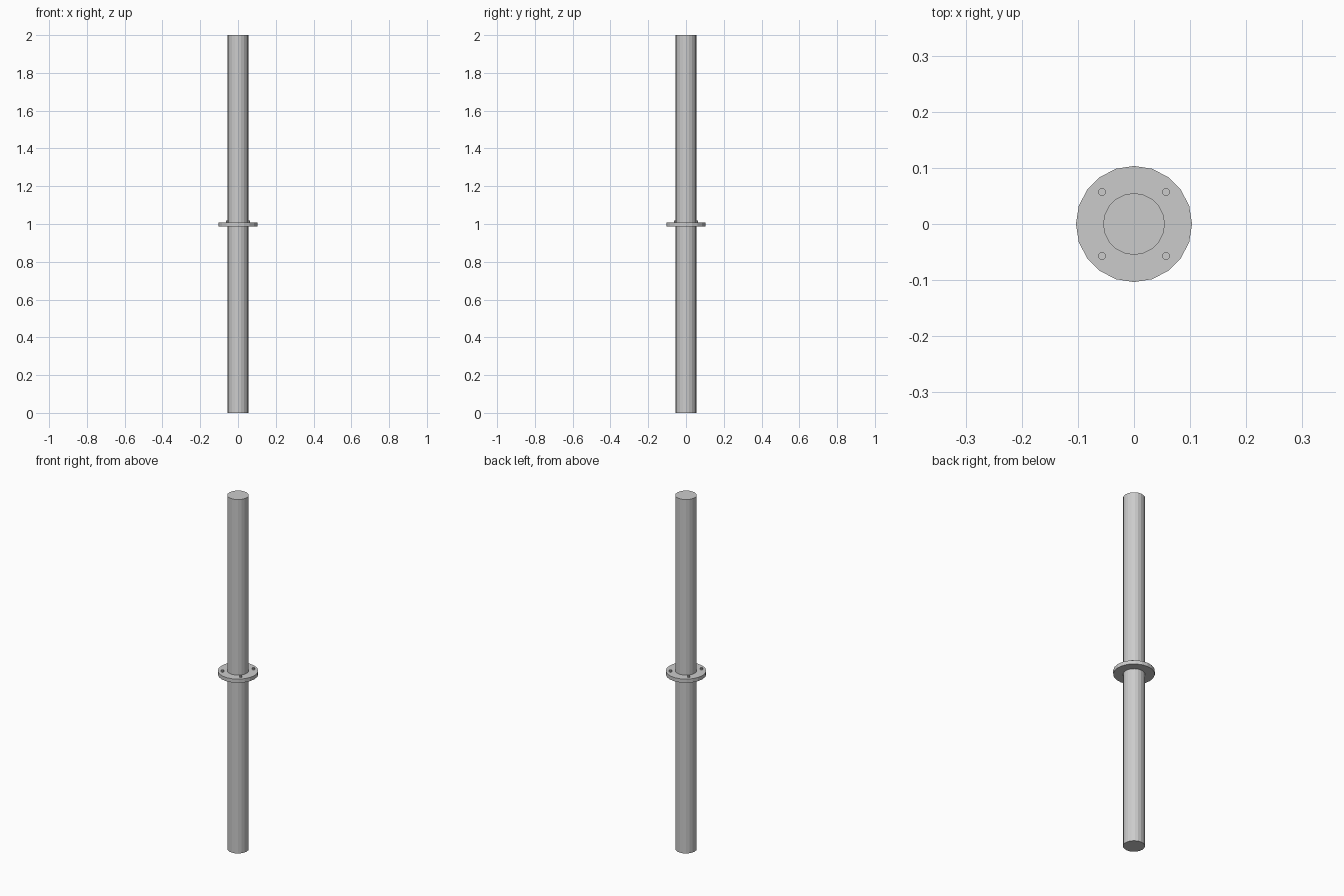
import bpy
from math import radians

if "Cube" in bpy.data.objects:
    bpy.data.objects.remove(bpy.data.objects["Cube"])


def cylinder(name, sides, radius, z0, z1, x=0.0, y=0.0):
    bpy.ops.mesh.primitive_cylinder_add(
        vertices=sides, radius=radius, depth=z1 - z0,
        location=(x, y, (z0 + z1) / 2))
    obj = bpy.context.object
    obj.name = name
    return obj


# Two pipe lengths meeting at the flange
cylinder("lower_pipe", 20, 0.055, 0.0, 1.0)
cylinder("upper_pipe", 20, 0.055, 1.0, 2.0)

# Joining flange
cylinder("flange", 20, 0.1035, 0.987, 1.008)

# Four bolt heads on the flange
for sx in (-1, 1):
    for sy in (-1, 1):
        cylinder("flange_bolt", 10, 0.007, 1.0, 1.018, 0.057 * sx, 0.057 * sy)
